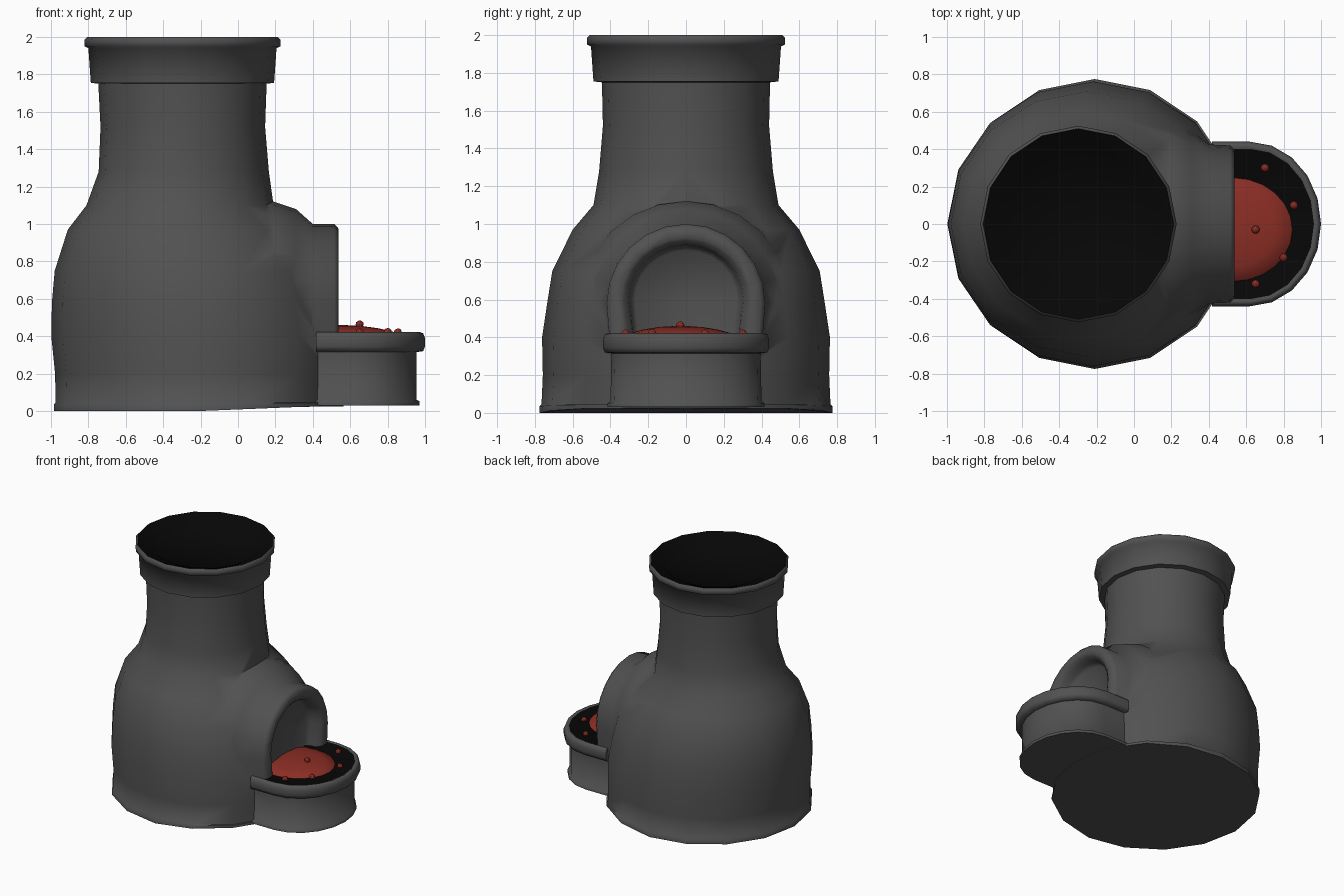
import bpy, bmesh, math

if "Cube" in bpy.data.objects:
    bpy.data.objects.remove(bpy.data.objects["Cube"])


def material(name, rgb):
    m = bpy.data.materials.new(name)
    m.diffuse_color = (*rgb, 1)
    m.use_nodes = True
    m.node_tree.nodes["Principled BSDF"].inputs["Base Color"].default_value = m.diffuse_color
    return m


stone = material("dark grey stone", (0.083, 0.083, 0.083))
soot = material("soot black", (0.002, 0.002, 0.002))
ember = material("ember red", (0.26, 0.027, 0.018))


def loft(name, rings, mats):
    """Skin closed rings of equal length and cap both ends."""
    bm = bmesh.new()
    rows = [[bm.verts.new(p) for p in r] for r in rings]
    n = len(rows[0])
    for a, b in zip(rows, rows[1:]):
        for i in range(n):
            j = (i + 1) % n
            bm.faces.new((a[i], a[j], b[j], b[i]))
    bm.faces.new(rows[0][::-1])
    bm.faces.new(rows[-1])
    bmesh.ops.recalc_face_normals(bm, faces=bm.faces)
    me = bpy.data.meshes.new(name)
    bm.to_mesh(me)
    bm.free()
    ob = bpy.data.objects.new(name, me)
    bpy.context.collection.objects.link(ob)
    for m in mats:
        me.materials.append(m)
    return ob


def activate(ob):
    bpy.ops.object.select_all(action='DESELECT')
    ob.select_set(True)
    bpy.context.view_layer.objects.active = ob


def smooth(ob, deg):
    activate(ob)
    bpy.ops.object.shade_smooth_by_angle(angle=math.radians(deg))


def boolean(ob, other, op):
    activate(ob)
    mod = ob.modifiers.new("cut", 'BOOLEAN')
    mod.object, mod.operation, mod.solver = other, op, 'EXACT'
    bpy.ops.object.modifier_apply(modifier=mod.name)
    bpy.data.objects.remove(other)


def circle(cx, cy, rx, ry, z, n=16):
    return [(cx + rx * math.cos(2 * math.pi * i / n),
             cy + ry * math.sin(2 * math.pi * i / n), z) for i in range(n)]


# Furnace body: z, radius in x, radius in y, centre x
profile = [(0.0, .775, .775, -.21), (.035, .775, .775, -.21), (.045, .765, .765, -.21),
           (.2, .768, .758, -.21), (.4, .778, .762, -.22), (.58, .76, .735, -.235),
           (.75, .73, .708, -.25), (.97, .62, .60, -.29), (1.1, .50, .49, -.31),
           (1.28, .455, .46, -.29), (1.52, .44, .44, -.295), (1.75, .45, .445, -.297),
           (1.755, .49, .49, -.297), (1.94, .503, .503, -.297), (1.95, .523, .523, -.297),
           (1.985, .525, .525, -.297), (2.0, .51, .51, -.297), (1.99, .495, .495, -.297),
           (1.96, .40, .40, -.29), (1.93, .37, .37, -.285)]
rings = [circle(c, 0, rx, ry, z) for z, rx, ry, c in profile]
for k in (0, 1):  # base lifts slightly towards the hearth
    rings[k] = [(x, y, z + .025 * min(1, max(0, (x + .2) / .6)) * (1 - .6 * k))
                for x, y, z in rings[k]]
body = loft("furnace_body", rings, [stone, soot])


# Arched mouth, flaring into the body
def arch(x, half, top, spring, bottom, foot, n=12):
    pts = [(x, foot, bottom)]
    for i in range(n + 1):
        a = math.pi * i / n
        pts.append((x, half * math.cos(a), spring + (top - spring) * math.sin(a)))
    return pts + [(x, -foot, bottom)]


mouth = loft("mouth_arch", [arch(.0, .58, 1.13, .58, .33, .58),
                            arch(.19, .56, 1.12, .58, .33, .56),
                            arch(.31, .49, 1.08, .58, .33, .49),
                            arch(.40, .425, 1.0, .58, .33, .41),
                            arch(.515, .42, 1.0, .58, .33, .40),
                            arch(.538, .395, .975, .58, .33, .38)], [stone])
boolean(body, mouth, 'UNION')
opening = loft("mouth_cutter", [arch(.43, .27, .86, .6, .39, .25),
                                arch(.46, .295, .885, .6, .39, .275),
                                arch(.51, .305, .89, .6, .39, .28),
                                arch(.53, .33, .915, .6, .39, .31),
                                arch(.60, .42, 1.0, .6, .39, .40)], [stone])
boolean(body, opening, 'DIFFERENCE')
for p in body.data.polygons:  # sooty chimney top
    d = math.hypot(p.center.x + .297, p.center.y)
    p.material_index = int(p.center.z > 1.92 and d < .5 and p.normal.z > .2)
smooth(body, 65)


# Hearth basin with rolled rim
def plan(z, end, half, back, n=10):
    pts = [(back, -half, z)]
    for i in range(n + 1):
        a = math.pi * (i / n - .5)
        pts.append((.62 + (end - .62) * math.cos(a), half * math.sin(a), z))
    return pts + [(back, half, z)]


basin = loft("hearth_basin", [plan(.03, .97, .415, .36), plan(.052, .97, .415, .36),
                              plan(.06, .955, .40, .36), plan(.315, .955, .395, .36),
                              plan(.32, .99, .43, .42), plan(.345, 1.0, .44, .418),
                              plan(.39, 1.0, .44, .418), plan(.415, .99, .43, .418),
                              plan(.422, .975, .415, .42), plan(.415, .962, .402, .422)],
             [stone, soot])
for p in basin.data.polygons:
    p.material_index = int(p.normal.z > .9 and .41 < p.center.z < .418 and len(p.vertices) > 4)
smooth(basin, 65)

# Glowing heap, cut flat at the back of the mouth
heap = loft("ember_heap", [[(max(x, .435), y, z) for x, y, z in
                            circle(.53, -.03, .32 * s, .28 * s, z, 24)]
                           for s, z in ((1, .41), (.98, .42), (.7, .442), (.4, .455), (.1, .46))],
            [ember])
smooth(heap, 50)

# Loose embers
for i, (x, y, z) in enumerate([(.70, .30, .42), (.855, .10, .42), (.65, -.03, .463),
                               (.80, -.18, .422), (.65, -.32, .42)]):
    bpy.ops.mesh.primitive_ico_sphere_add(subdivisions=2, radius=.022, location=(x, y, z))
    coal = bpy.context.object
    coal.name = f"loose_ember_{i + 1}"
    coal.data.materials.append(ember)
